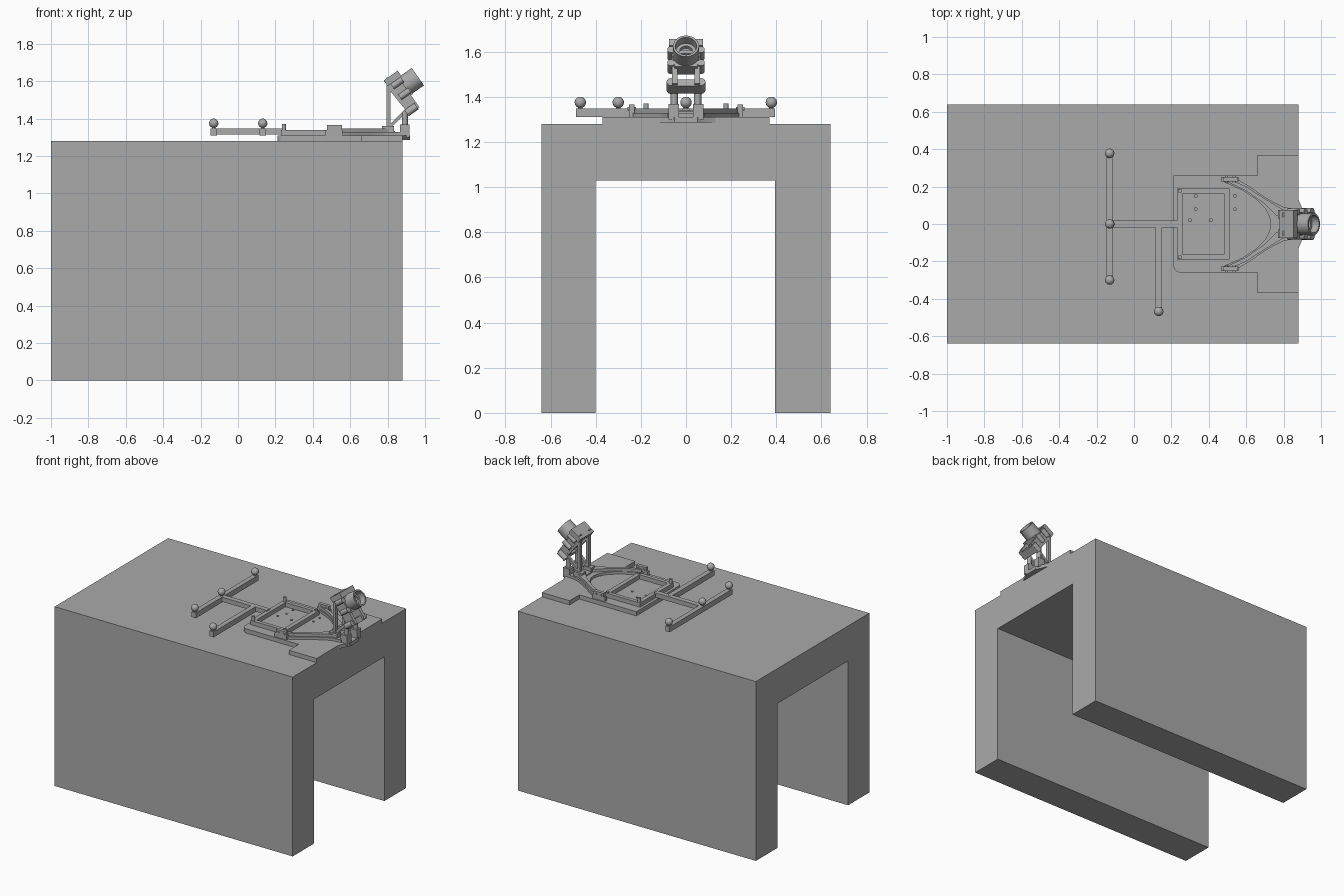
import bpy, bmesh, math
from mathutils import Matrix, Vector

cube = bpy.data.objects.get("Cube")
if cube:
    bpy.data.objects.remove(cube, do_unlink=True)

grey = bpy.data.materials.new("plain_grey")
grey.use_nodes = True
grey.diffuse_color = (0.4, 0.4, 0.4, 1)
grey.node_tree.nodes["Principled BSDF"].inputs["Base Color"].default_value = (0.4, 0.4, 0.4, 1)
made = []


def finish(name, bm, matrix=None):
    bmesh.ops.recalc_face_normals(bm, faces=bm.faces)
    if matrix:
        bm.transform(matrix)
    mesh = bpy.data.meshes.new(name)
    bm.to_mesh(mesh)
    bm.free()
    mesh.materials.append(grey)
    obj = bpy.data.objects.new(name, mesh)
    bpy.context.collection.objects.link(obj)
    made.append(obj)
    return obj


def box(name, x, y, z, matrix=None):
    """Box from (min, max) ranges."""
    bm = bmesh.new()
    bmesh.ops.create_cube(bm, size=1)
    for v in bm.verts:
        v.co = [r[0] if c < 0 else r[1] for c, r in zip(v.co, (x, y, z))]
    return finish(name, bm, matrix)


def prism(name, outline, low, high, matrix=None):
    """Outline in the XY plane raised from low to high."""
    bm = bmesh.new()
    face = bm.faces.new([bm.verts.new((x, y, low)) for x, y in outline])
    top = bmesh.ops.extrude_face_region(bm, geom=[face])["geom"]
    for v in top:
        if isinstance(v, bmesh.types.BMVert):
            v.co.z = high
    return finish(name, bm, matrix)


def rod(name, start, end, radius, sides=16):
    """Cylinder between two points."""
    a, b = Vector(start), Vector(end)
    bm = bmesh.new()
    bmesh.ops.create_cone(bm, cap_ends=True, segments=sides, radius1=radius,
                          radius2=radius, depth=(b - a).length)
    turn = (b - a).to_track_quat("Z", "Y").to_matrix().to_4x4()
    return finish(name, bm, Matrix.Translation((a + b) / 2) @ turn)


def beam(name, start, end, width, depth):
    """Square bar between two points lying in an XZ plane."""
    a, b = Vector(start), Vector(end)
    tilt = Matrix.Rotation(-math.atan2(b.z - a.z, b.x - a.x), 4, "Y")
    return box(name, (0, (b - a).length), (-width / 2, width / 2),
               (-depth / 2, depth / 2), Matrix.Translation(a) @ tilt)


def lathe(name, profile, matrix, steps=40):
    """Closed (position, radius) profile turned about the local X axis."""
    bm = bmesh.new()
    verts = [bm.verts.new((u, 0, r)) for u, r in profile]
    edges = [bm.edges.new((verts[i - 1], verts[i])) for i in range(len(verts))]
    bmesh.ops.spin(bm, geom=verts + edges, axis=(1, 0, 0), cent=(0, 0, 0),
                   angle=math.tau, steps=steps)
    bmesh.ops.remove_doubles(bm, verts=bm.verts, dist=0.0001)
    return finish(name, bm, matrix)


# Channel-shaped block: a (y, z) profile swept along x
sweep = Matrix(((0, 0, 1, 0), (1, 0, 0, 0), (0, 1, 0, 0), (0, 0, 0, 1)))
prism("channel_block", [(-.64, 0), (-.4, 0), (-.4, 1.03), (.395, 1.03), (.395, 0),
                        (.64, 0), (.64, 1.28), (-.64, 1.28)], -1, .88, sweep)

# Stepped base plate with one rounded corner, a front lip and drilled holes
corner = [(.25 - .04 * math.cos(t), -.22 - .04 * math.sin(t))
          for t in (i * math.pi / 12 for i in range(7))]
plate = prism("base_plate", corner + [(.66, -.26), (.66, -.37), (.88, -.37), (.88, .37),
                                      (.66, .37), (.66, .26), (.21, .26)], 1.28, 1.31)
prism("plate_lip", [(.87, -.13), (.88, -.13), (.905, -.07), (.92, -.05), (.92, .05),
                    (.905, .07), (.88, .13), (.87, .13)], 1.285, 1.31)
bm = bmesh.new()
for x, y in ((.33, .15), (.33, .08), (.3, .02), (.41, .02), (.54, .15), (.54, .08)):
    bmesh.ops.create_cone(bm, cap_ends=True, segments=16, radius1=.008, radius2=.008,
                          depth=.03, matrix=Matrix.Translation((x, y, 1.31)))
cutter = finish("hole_cutter", bm)
cutter.hide_render = True
cutter.hide_set(True)
made.remove(cutter)
drill = plate.modifiers.new("holes", "BOOLEAN")
drill.operation = "DIFFERENCE"
drill.object = cutter

# Marker bars and balls
box("long_cross_bar", (-.147, -.113), (-.315, .395), (1.31, 1.348))
box("short_cross_bar", (.115, .149), (-.487, 0), (1.31, 1.348))
box("centre_bar", (-.13, .24), (-.018, .018), (1.315, 1.347))
for x, y in ((-.13, .378), (-.13, 0), (-.13, -.3), (.132, -.468)):
    rod("marker_stem", (x, y, 1.34), (x, y, 1.36), .01)
    bm = bmesh.new()
    bmesh.ops.create_uvsphere(bm, u_segments=24, v_segments=14, radius=.025)
    finish("marker_ball", bm, Matrix.Translation((x, y, 1.375)))

# Square tray frame with corner pins
for name, x, y in (("rear_rail", (.23, .26), (-.19, .19)), ("front_rail", (.48, .51), (-.19, .19)),
                   ("left_rail", (.26, .48), (.163, .19)), ("right_rail", (.26, .48), (-.19, -.163))):
    box("frame_" + name, x, y, (1.31, 1.34))
for y in (-.177, .177):
    rod("tall_frame_pin", (.245, y, 1.33), (.245, y, 1.37), .011)
    rod("short_frame_pin", (.495, y, 1.33), (.495, y, 1.347), .011)

# Camera head frame: local x is the tilted lens axis
head = Matrix.Translation((.87, 0, 1.56)) @ Matrix.Rotation(-math.radians(35), 4, "Y")

for s in (-1, 1):
    # Clamp blocks with cross bolts where the arms meet the plate
    span = sorted((s * .228, s * .252))
    box("arm_clamp", (.465, .56), span, (1.31, 1.34))
    box("arm_clamp_tab", (.475, .555), span, (1.33, 1.366))
    for x in (.495, .535):
        rod("clamp_bolt", (x, s * .222, 1.347), (x, s * .258, 1.347), .008)
    # Curved arm: wide low flange with a narrower raised rib
    outer = [(.5, .25), (.56, .235), (.62, .2), (.69, .15), (.75, .115), (.8, .09), (.87, .08)]
    inner = [(.87, 0), (.73, 0), (.725, .035), (.7, .085), (.65, .135), (.58, .18), (.48, .225)]
    prism("arm_flange", [(x, s * y) for x, y in outer + inner], 1.305, 1.328)
    ribs = [(.51, .24), (.6, .2), (.7, .135), (.8, .075), (.8, .035), (.76, .045),
            (.69, .115), (.59, .182), (.505, .222)]
    prism("arm_rib", [(x, s * y) for x, y in ribs], 1.32, 1.348)
    # Truss that carries the head
    box("truss_foot", (.77, .835), sorted((s * .03, s * .075)), (1.31, 1.36))
    beam("truss_upright", (.805, s * .05, 1.33), (.805, s * .05, 1.62), .025, .02)
    beam("truss_lower_brace", (.8, s * .05, 1.345), (.91, s * .05, 1.455), .02, .018)
    beam("truss_upper_brace", (.81, s * .05, 1.57), (.915, s * .05, 1.44), .02, .022)
    # Front posts on square feet
    box("post_foot", (.865, .917), sorted((s * .03, s * .078)), (1.3, 1.368))
    rod("front_post", (.892, s * .052, 1.36), (.892, s * .052, 1.43), .016)
    # Side rails and bolt lugs on the head
    box("head_side_rail", (-.035, .025), sorted((s * .038, s * .062)), (-.14, .07), head)
    for w in (.035, -.035):
        a, b = (head @ Vector((u, s * .066, w)) for u in (-.03, .035))
        rod("head_lug", a, b, .017)
    a, b = (head @ Vector((u, s * .066, -.125)) for u in (-.05, .015))
    rod("lower_lug", a, b, .02)

# Head brackets
box("arm_bridge", (.765, .84), (-.035, .035), (1.31, 1.335))
box("top_bracket", (-.05, .042), (-.075, .075), (.052, .088), head)
box("lower_bracket", (-.045, .01), (-.07, .07), (-.145, -.108), head)
box("head_back_plate", (-.035, -.02), (-.05, .05), (-.05, .06), head)
box("head_front_block", (-.02, .04), (-.05, .05), (-.06, .03), head)

# Lens barrel with an open, stepped front
lathe("lens_barrel", [(-.02, .002), (-.02, .052), (.03, .052), (.03, .057), (.112, .057),
                      (.112, .047), (.07, .044), (.07, .03), (.055, .028), (.055, .002)], head)
box("lens_slot_bar", (.055, .066), (-.03, .03), (-.008, .008), head)

# Smooth round parts, keep crisp edges
bpy.ops.object.select_all(action="DESELECT")
for obj in made:
    obj.select_set(True)
bpy.context.view_layer.objects.active = plate
bpy.ops.object.shade_smooth_by_angle(angle=math.radians(30))
